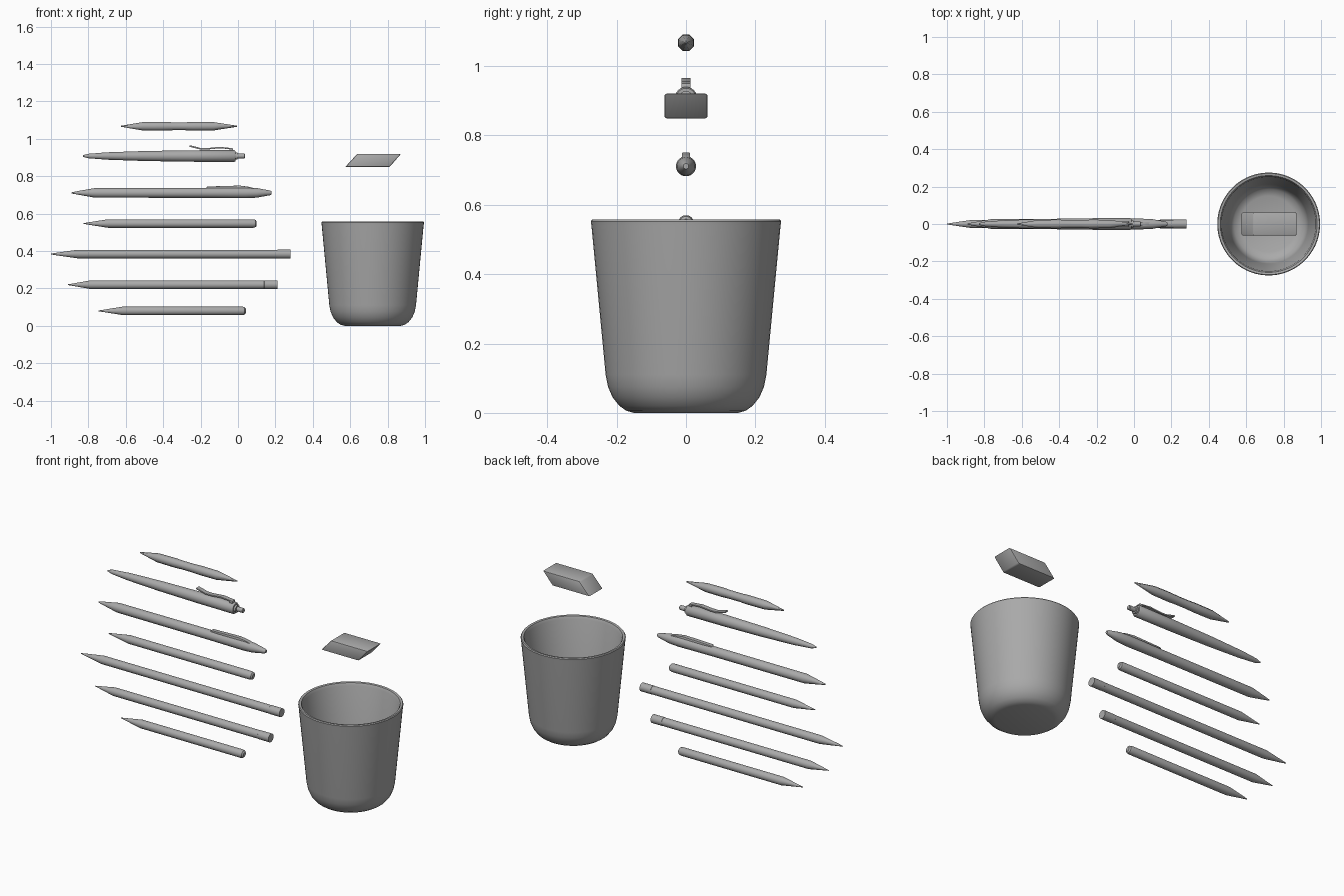
import bpy, bmesh, math
from mathutils import Vector

cube = bpy.data.objects.get("Cube")
if cube:
    bpy.data.objects.remove(cube, do_unlink=True)

GREY = (0.4, 0.4, 0.4, 1)
mat = bpy.data.materials.new("plain grey")
mat.use_nodes = True
mat.diffuse_color = GREY
mat.node_tree.nodes["Principled BSDF"].inputs["Base Color"].default_value = GREY


def finish(name, bm, location, smooth=35):
    bmesh.ops.recalc_face_normals(bm, faces=bm.faces)
    mesh = bpy.data.meshes.new(name)
    bm.to_mesh(mesh)
    bm.free()
    obj = bpy.data.objects.new(name, mesh)
    obj.location = location
    bpy.context.collection.objects.link(obj)
    mesh.materials.append(mat)
    bpy.ops.object.select_all(action="DESELECT")
    obj.select_set(True)
    bpy.context.view_layer.objects.active = obj
    bpy.ops.object.shade_smooth_by_angle(angle=math.radians(smooth))
    return obj


def lathe(name, profile, location, sides=20, axis="X", smooth=35):
    """Revolve (position, radius) pairs around an axis, closing both ends."""
    bm = bmesh.new()
    rings = []
    for t, r in profile:
        ring = []
        for i in range(sides):
            a = math.tau * (i + 0.5) / sides
            u, v = r * math.cos(a), r * math.sin(a)
            ring.append(bm.verts.new((t, u, v) if axis == "X" else (u, v, t)))
        rings.append(ring)
    for a, b in zip(rings, rings[1:]):
        for i in range(sides):
            j = (i + 1) % sides
            bm.faces.new((a[i], a[j], b[j], b[i]))
    bm.faces.new(rings[0])
    bm.faces.new(rings[-1])
    return finish(name, bm, location, smooth)


def prism(name, outline, half_width, bevel):
    """Extrude an x-z outline across y and round its edges."""
    bm = bmesh.new()
    face = bm.faces.new([bm.verts.new((x, -half_width, z)) for x, z in outline])
    ext = bmesh.ops.extrude_face_region(bm, geom=[face])
    moved = [g for g in ext["geom"] if isinstance(g, bmesh.types.BMVert)]
    bmesh.ops.translate(bm, verts=moved, vec=Vector((0, 2 * half_width, 0)))
    bmesh.ops.bevel(bm, geom=bm.edges[:], offset=bevel, segments=2,
                    profile=0.5, affect="EDGES")
    return finish(name, bm, (0, 0, 0))


# Cup: outer wall, rolled rim, inner wall and floor
lathe("cup", [(0, 0.15), (0.006, 0.172), (0.02, 0.192), (0.045, 0.212),
              (0.075, 0.225), (0.11, 0.232), (0.54, 0.273), (0.552, 0.275),
              (0.557, 0.271), (0.555, 0.259), (0.54, 0.252), (0.11, 0.212),
              (0.07, 0.203), (0.045, 0.185), (0.03, 0.15)],
      (0.72, 0, 0), sides=64, axis="Z")

# Eraser: slanted block
prism("eraser", [(0.573, 0.849), (0.81, 0.849), (0.872, 0.92), (0.638, 0.92)],
      0.062, 0.006)


# Straight pencils: sharpened tip, shaft and either flat or rounded end
def pencil(name, start, end, z, r, cone, rounded):
    profile = [(start, 0.002), (start + 0.03, 0.007), (start + cone, r)]
    if rounded:
        profile += [(end - 0.018, r), (end - 0.006, r * 0.85), (end, r * 0.5)]
    else:
        profile += [(end - 0.07, r), (end - 0.069, r * 1.04), (end, r * 1.04)]
    lathe(name, profile, (0, 0, z))


pencil("short_pencil", -0.745, 0.042, 0.08, 0.023, 0.13, True)
pencil("medium_pencil", -0.91, 0.21, 0.22, 0.023, 0.12, False)
pencil("long_pencil", -1.0, 0.28, 0.384, 0.023, 0.14, False)
pencil("crayon", -0.825, 0.1, 0.547, 0.023, 0.13, True)

# Capped pen with a clip lying along the cap
lathe("capped_pen", [(-0.89, 0.003), (-0.86, 0.009), (-0.765, 0.026),
                     (-0.17, 0.027), (0.04, 0.029), (0.1, 0.026),
                     (0.17, 0.013), (0.18, 0.008)], (0, 0, 0.711))
prism("capped_pen_clip", [(-0.17, 0.737), (0.05, 0.73), (0.1, 0.732),
                          (0.06, 0.743), (0.01, 0.75), (-0.165, 0.745)],
      0.012, 0.002)

# Click pen: tapered barrel, push button and bent clip
lathe("click_pen", [(-0.83, 0.004), (-0.8, 0.012), (-0.7, 0.02),
                    (-0.5, 0.027), (-0.25, 0.031), (-0.02, 0.032),
                    (-0.014, 0.028)], (0, 0, 0.908))
lathe("click_button", [(-0.02, 0.02), (-0.003, 0.02), (-0.002, 0.013),
                       (0.034, 0.013), (0.037, 0.01)], (0, 0, 0.908))
prism("click_pen_clip", [(-0.26, 0.958), (-0.2, 0.943), (-0.16, 0.943),
                         (-0.1, 0.949), (-0.045, 0.945), (-0.045, 0.935),
                         (-0.025, 0.935), (-0.028, 0.95), (-0.1, 0.957),
                         (-0.16, 0.951), (-0.2, 0.951), (-0.258, 0.966)],
      0.013, 0.0015)

# Double-ended pencil, sharpened at both tips, with faceted sides
lathe("double_ended_pencil", [(-0.625, 0.003), (-0.51, 0.024), (-0.4, 0.025),
                              (-0.35, 0.023), (-0.28, 0.023), (-0.23, 0.025),
                              (-0.13, 0.024), (-0.005, 0.003)],
      (0, 0, 1.067), sides=8, smooth=50)
